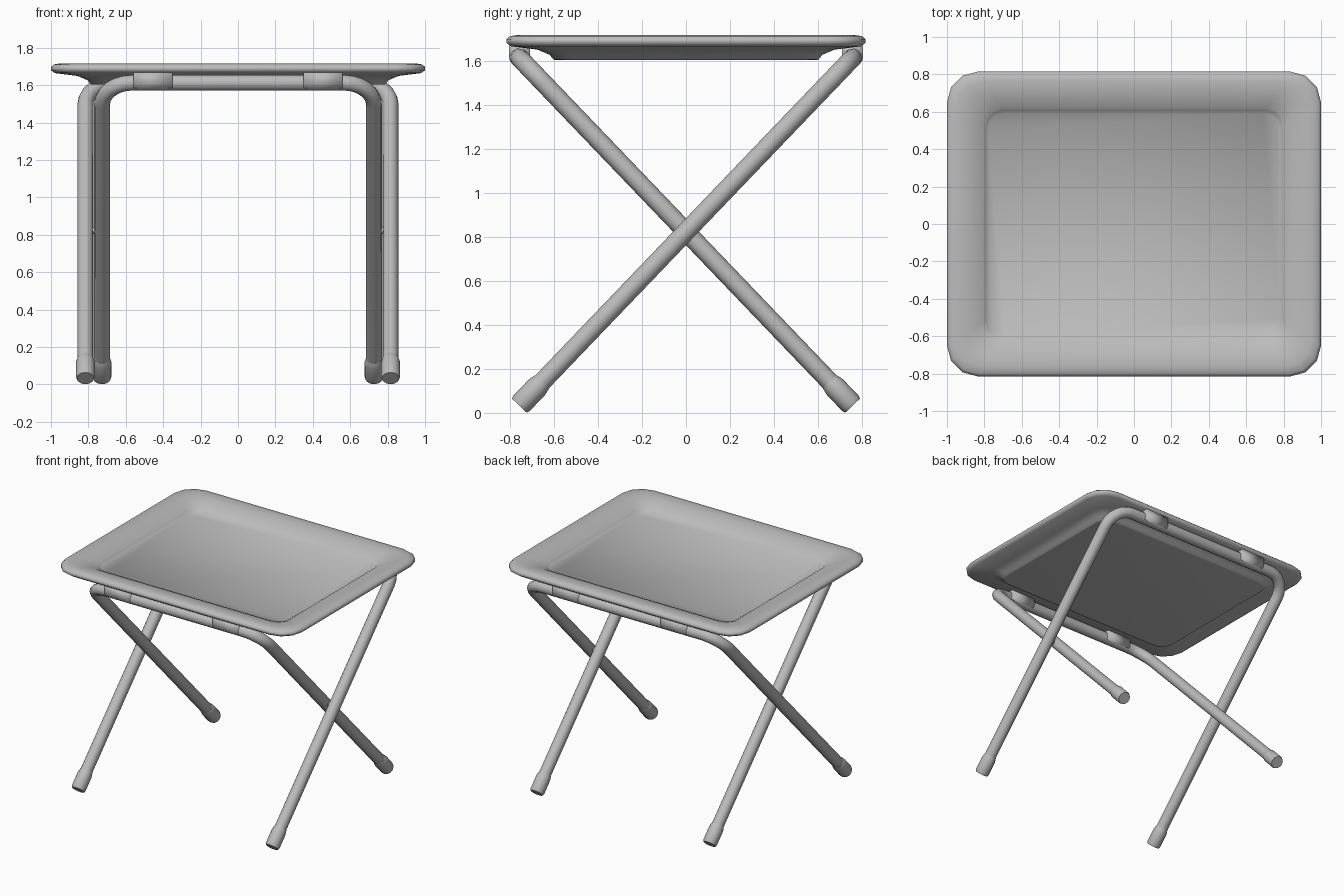
import bpy, bmesh, math
from mathutils import Vector

if "Cube" in bpy.data.objects:
    bpy.data.objects.remove(bpy.data.objects["Cube"])

grey = bpy.data.materials.new("grey")
grey.diffuse_color = (0.5, 0.5, 0.5, 1)
grey.use_nodes = True
grey.node_tree.nodes["Principled BSDF"].inputs["Base Color"].default_value = grey.diffuse_color


def select(ob):
    bpy.ops.object.select_all(action='DESELECT')
    ob.select_set(True)
    bpy.context.view_layer.objects.active = ob


def finish(name, bm):
    bmesh.ops.recalc_face_normals(bm, faces=bm.faces)
    me = bpy.data.meshes.new(name)
    bm.to_mesh(me)
    bm.free()
    ob = bpy.data.objects.new(name, me)
    bpy.context.collection.objects.link(ob)
    me.materials.append(grey)
    select(ob)
    bpy.ops.object.shade_smooth()
    return ob


def tube(name, points, radii):
    """Round tube along a path, with a radius at every point."""
    cu = bpy.data.curves.new(name, 'CURVE')
    cu.dimensions = '3D'
    cu.bevel_depth = 1.0
    cu.bevel_resolution = 4
    cu.use_fill_caps = True
    sp = cu.splines.new('POLY')
    sp.points.add(len(points) - 1)
    for p, co, r in zip(sp.points, points, radii):
        p.co = (*co, 1)
        p.radius = r
    ob = bpy.data.objects.new(name, cu)
    bpy.context.collection.objects.link(ob)
    cu.materials.append(grey)
    select(ob)
    bpy.ops.object.convert(target='MESH')
    bpy.ops.object.shade_smooth_by_angle(angle=math.radians(75))
    return bpy.context.object


def rounded_rect(hx, hy, r, z, steps=3):
    pts = []
    for k, (sx, sy) in enumerate([(1, 1), (-1, 1), (-1, -1), (1, -1)]):
        for i in range(steps + 1):
            a = math.pi / 2 * (k + i / steps)
            pts.append((sx * (hx - r) + r * math.cos(a),
                        sy * (hy - r) + r * math.sin(a), z))
    return pts


# Tray: rings of a rounded rectangle, from underside over the rim to the floor
profile = [(.225, 1.603), (.213, 1.605), (.195, 1.627), (.14, 1.65), (.02, 1.665),
           (0, 1.68), (0, 1.698), (.015, 1.711), (.05, 1.717), (.10, 1.712),
           (.15, 1.698), (.195, 1.676), (.208, 1.667), (.22, 1.654)]
bm = bmesh.new()
rings = [[bm.verts.new(p) for p in rounded_rect(1 - d, .815 - d, .165 - .35 * d, z)]
         for d, z in profile]
for lo, hi in zip(rings, rings[1:]):
    n = len(lo)
    for i in range(n):
        bm.faces.new((lo[i], lo[(i + 1) % n], hi[(i + 1) % n], hi[i]))
bm.faces.new(rings[0])
bm.faces.new(rings[-1])
finish("tray", bm)

# Folding frames: the inner one tops out at the front, the outer one at the back
TOP_Y, TOP_Z, END_Y, END_Z, BEND, R = .757, 1.613, .757, .033, .16, .0425
X = Vector((1, 0, 0))
for label, half, side in (("inner", .727, -1), ("outer", .816, 1)):
    top = Vector((0, side * TOP_Y, TOP_Z))
    foot = Vector((0, -side * END_Y, END_Z))
    down = (foot - top).normalized()
    length = (foot - top).length

    def at(x, s):
        return top + X * x + down * s

    right = [at(half - BEND + BEND * math.sin(a), BEND - BEND * math.cos(a))
             for a in (math.pi / 2 * i / 6 for i in range(7))]
    right.append(at(half, length - .03))
    left = [Vector((-p.x, p.y, p.z)) for p in reversed(right)]
    path = left + right
    tube(label + "_frame", path, [R] * len(path))

    for sx, word in ((-1, "left"), (1, "right")):
        # Foot cap
        tube(f"{label}_foot_{word}",
             [at(sx * half, length - s) for s in (.15, .132, .115, .014, 0)],
             [.043, .048, .051, .051, .046])

        # Clip holding the crossbar under the tray rim
        y0, r = side * TOP_Y, .048
        section = [(y0 + r, 1.668)]
        section += [(y0 + r * math.cos(a), TOP_Z + .008 - r * math.sin(a))
                    for a in (math.pi * i / 8 for i in range(9))]
        section += [(y0 - r, 1.668)]
        bm = bmesh.new()
        ends = [[bm.verts.new((sx * x, y, z)) for y, z in section] for x in (.35, .56)]
        n = len(section)
        for i in range(n):
            bm.faces.new((ends[0][i], ends[0][(i + 1) % n], ends[1][(i + 1) % n], ends[1][i]))
        for e in ends:
            bm.faces.new(e)
        finish(f"{label}_clip_{word}", bm)

# Pivot pins where the frames cross
for sx, word in ((-1, "left"), (1, "right")):
    tube("pivot_" + word, [(sx * .72, 0, .823), (sx * .82, 0, .823)], [.018, .018])
